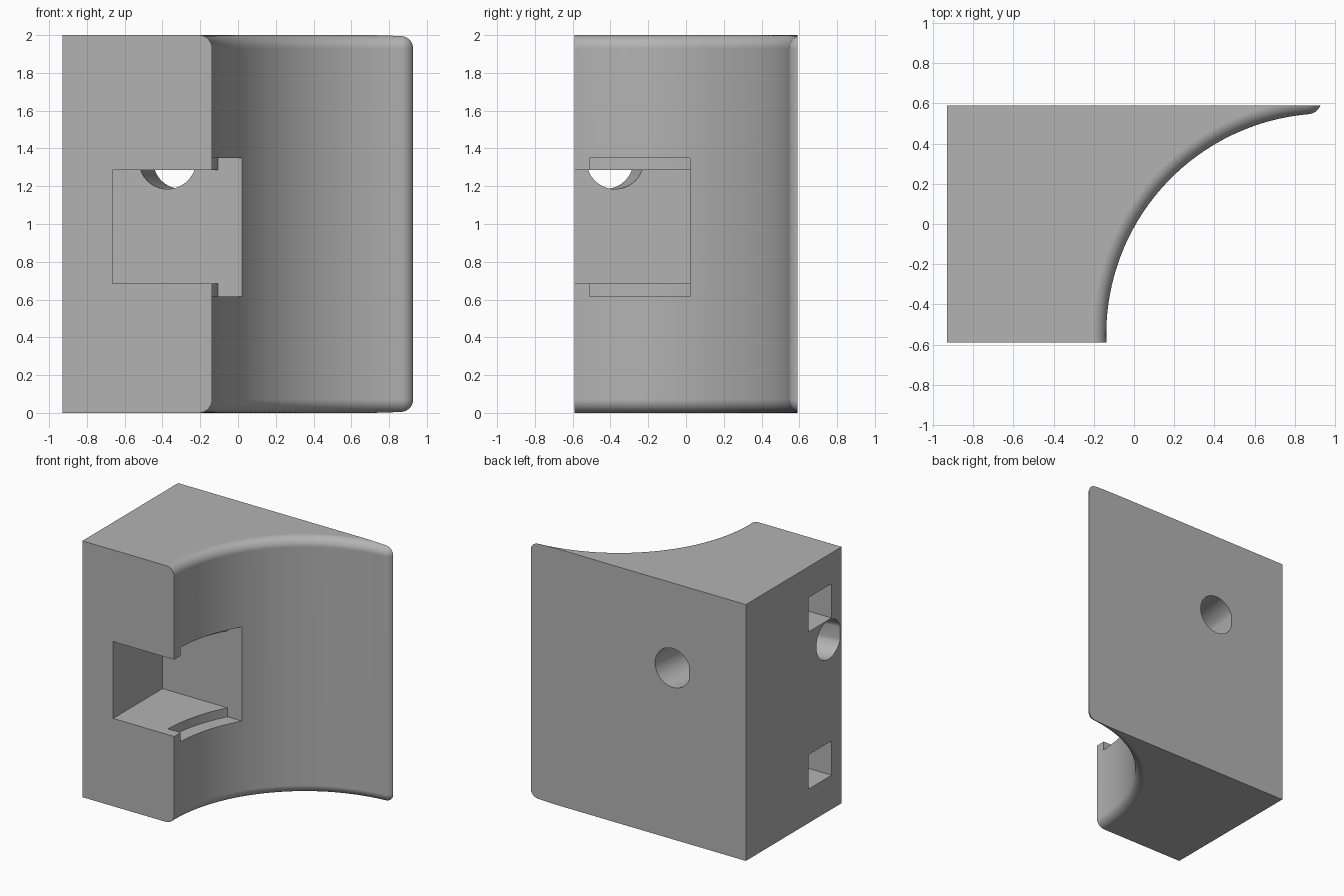
import bpy, bmesh
from math import sin, cos, asin, pi, radians

cube = bpy.data.objects.get("Cube")
if cube:
    bpy.data.objects.remove(cube, do_unlink=True)

LEFT, BACK, HEIGHT = -0.93, 0.59, 2.0
CX, CY, R = 0.962, -0.55, 1.1      # axis and radius of the concave wall
FILLET = 0.07
TIP = radians(94.9)                # where the wall turns into the rounded tip
TX, TY = CX + (R + FILLET) * cos(TIP), CY + (R + FILLET) * sin(TIP)

grey = bpy.data.materials.new("plain grey")
grey.use_nodes = True
colour = (0.45, 0.45, 0.45, 1)
grey.diffuse_color = colour
grey.node_tree.nodes["Principled BSDF"].inputs["Base Color"].default_value = colour


def loft(name, loops):
    """Solid skinned through closed loops of equal point count."""
    bm = bmesh.new()
    rings = [[bm.verts.new(p) for p in loop] for loop in loops]
    n = len(rings[0])
    for low, high in zip(rings, rings[1:]):
        for i in range(n):
            j = (i + 1) % n
            bm.faces.new((low[i], low[j], high[j], high[i]))
    bm.faces.new(rings[0])
    bm.faces.new(rings[-1])
    bmesh.ops.remove_doubles(bm, verts=bm.verts, dist=1e-5)
    bmesh.ops.dissolve_degenerate(bm, edges=bm.edges, dist=1e-5)
    bmesh.ops.dissolve_limit(bm, angle_limit=0.001, verts=bm.verts, edges=bm.edges)
    bmesh.ops.recalc_face_normals(bm, faces=bm.faces)
    mesh = bpy.data.meshes.new(name)
    bm.to_mesh(mesh)
    bm.free()
    mesh.materials.append(grey)
    obj = bpy.data.objects.new(name, mesh)
    bpy.context.collection.objects.link(obj)
    return obj


def prism(name, outline, z0, z1):
    return loft(name, [[(x, y, z) for x, y in outline] for z in (z0, z1)])


def box(name, x0, x1, y0, y1, z0, z1):
    return prism(name, [(x0, y0), (x1, y0), (x1, y1), (x0, y1)], z0, z1)


def arc(start, end, count):
    return [start + (end - start) * i / count for i in range(count + 1)]


def footprint(t, z):
    """Plan outline at fillet angle t: the wall steps back as it rolls over."""
    small = FILLET * cos(t)
    big = R + FILLET - small
    start = pi + asin((-BACK - CY) / -big)
    reaches = TY - small * sin(TIP) < BACK
    end = TIP if reaches else pi - asin((BACK - CY) / big)
    pts = [(CX + big * cos(a), CY + big * sin(a)) for a in arc(start, end, 48)]
    if reaches:
        stop = asin((BACK - TY) / small)
        pts += [(TX + small * cos(a), TY + small * sin(a))
                for a in arc(TIP - pi, stop, 8)[1:]]
    else:
        pts += [pts[-1]] * 8
    pts += [(LEFT, BACK), (LEFT, -BACK)]
    return [(x, y, z) for x, y in pts]


# Main block with rounded edges along the concave wall
levels = [(t, FILLET + FILLET * sin(t)) for t in arc(-pi / 2, 0, 8)]
levels += [(t, HEIGHT - FILLET + FILLET * sin(t)) for t in arc(0, pi / 2, 8)]
block = loft("corner_block", [footprint(t, z) for t, z in levels])

# Pocket open to the front and to the concave wall
cutters = [box("pocket_cutter", -0.665, 0.4, -0.9, 0.02, 0.685, 1.285)]

# Curved groove just behind the concave wall
GROOVE = 1.21
angles = arc(pi + asin((-0.51 - CY) / -GROOVE), pi - asin((0.02 - CY) / GROOVE), 24)
outline = [(CX + GROOVE * cos(a), CY + GROOVE * sin(a)) for a in angles]
outline += [(0.4, 0.02), (0.4, -0.51)]
cutters.append(prism("groove_cutter", outline, 0.615, 1.35))

# Two slanted round channels, one to the back and one to the right side
ring = [(0.152 * cos(a), 0.152 * sin(a)) for a in arc(0, 2 * pi, 40)[:-1]]


def channel(name, point, ends):
    return loft(name, [[point(max(u, -0.143), v, *end) for u, v in ring] for end in ends])


HOLE_Z = 1.337
cutters.append(channel("back_channel_cutter",
                       lambda u, v, c, y: (c + u, y, HOLE_Z + v),
                       [(-0.383, -0.05), (-0.29, 0.65)]))
cutters.append(channel("side_channel_cutter",
                       lambda u, v, c, x: (x, c + u, HOLE_Z + v),
                       [(-0.364, -0.61), (-0.438, -0.97)]))

# Two blind square sockets in the right side
for name, z in (("lower", 0.265), ("upper", 1.492)):
    cutters.append(box(name + "_socket_cutter", -1.1, -0.43, -0.467, -0.18, z, z + 0.268))

bpy.ops.object.select_all(action="DESELECT")
bpy.context.view_layer.objects.active = block
block.select_set(True)
for cutter in cutters:
    cutter.hide_render = True
    cut = block.modifiers.new(cutter.name, "BOOLEAN")
    cut.operation = "DIFFERENCE"
    cut.solver = "EXACT"
    cut.object = cutter
    bpy.ops.object.modifier_apply(modifier=cut.name)
    bpy.data.objects.remove(cutter, do_unlink=True)

# Smooth curves, crisp edges, flat planes
bpy.ops.object.shade_smooth_by_angle(angle=radians(30))
weighted = block.modifiers.new("flat planes", "WEIGHTED_NORMAL")
weighted.keep_sharp = True
